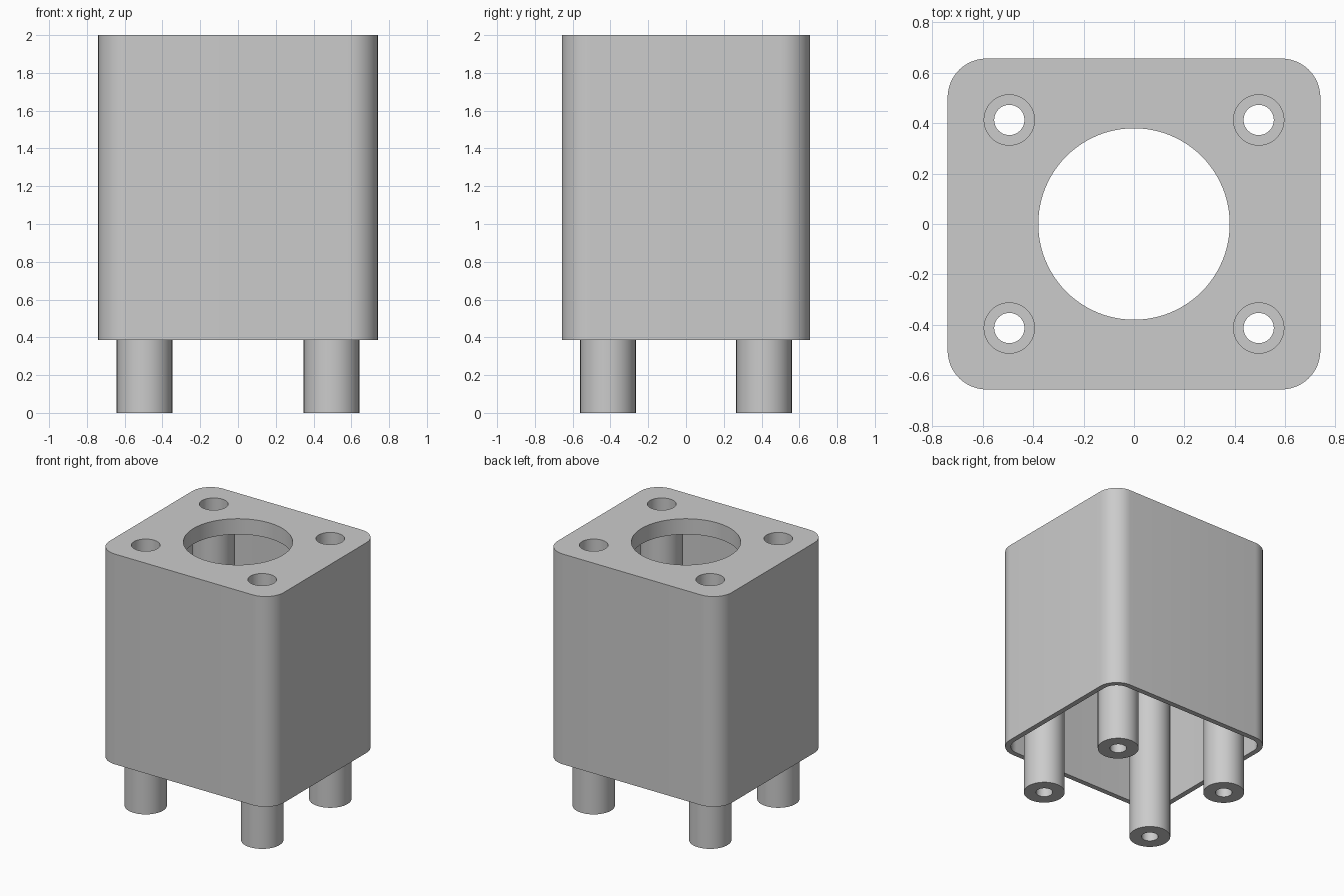
import bpy, bmesh
from math import cos, sin, pi, radians

if "Cube" in bpy.data.objects:
    bpy.data.objects.remove(bpy.data.objects["Cube"], do_unlink=True)

TOP, SKIRT = 2.0, 0.385
HALF_X, HALF_Y, CORNER = 0.74, 0.657, 0.155
WALL, PLATE = 0.04, 0.12
POST_X, POST_Y = 0.495, 0.413

grey = bpy.data.materials.new("plain grey")
grey.use_nodes = True
colour = (0.6, 0.6, 0.6, 1)
grey.diffuse_color = colour
grey.node_tree.nodes["Principled BSDF"].inputs["Base Color"].default_value = colour


def prism(name, outline, z0, z1):
    """Extrude a closed outline from z0 to z1."""
    bm = bmesh.new()
    base = bm.faces.new([bm.verts.new((x, y, z0)) for x, y in outline])
    top = bmesh.ops.extrude_face_region(bm, geom=[base])["geom"]
    for v in top:
        if isinstance(v, bmesh.types.BMVert):
            v.co.z = z1
    bmesh.ops.recalc_face_normals(bm, faces=bm.faces)
    mesh = bpy.data.meshes.new(name)
    bm.to_mesh(mesh)
    bm.free()
    mesh.materials.append(grey)
    obj = bpy.data.objects.new(name, mesh)
    bpy.context.collection.objects.link(obj)
    return obj


def circle(x, y, r, n=48):
    return [(x + r * cos(2 * pi * i / n), y + r * sin(2 * pi * i / n)) for i in range(n)]


def rounded_rect(hx, hy, r, steps=12):
    points = []
    for k, (sx, sy) in enumerate([(1, 1), (-1, 1), (-1, -1), (1, -1)]):
        for i in range(steps + 1):
            a = (k + i / steps) * pi / 2
            points.append((sx * (hx - r) + r * cos(a), sy * (hy - r) + r * sin(a)))
    return points


def combine(target, other, operation):
    """Apply a boolean and remove the tool object."""
    mod = target.modifiers.new(operation, "BOOLEAN")
    mod.operation, mod.object, mod.solver = operation, other, "EXACT"
    other.hide_render = True
    bpy.context.view_layer.objects.active = target
    bpy.ops.object.modifier_apply(modifier=mod.name)
    bpy.data.objects.remove(other, do_unlink=True)


# Hollow housing, open below, with a round opening in its top plate
housing = prism("housing", rounded_rect(HALF_X, HALF_Y, CORNER), SKIRT, TOP)
cavity = prism("cavity", rounded_rect(HALF_X - WALL, HALF_Y - WALL, CORNER - WALL),
               SKIRT - 0.1, TOP - PLATE)
combine(housing, cavity, "DIFFERENCE")
combine(housing, prism("opening", circle(0, 0, 0.38, 96), 1.5, 2.1), "DIFFERENCE")

# Four hollow posts hanging from the plate, each with a stepped screw hole
for sx in (-1, 1):
    for sy in (-1, 1):
        x, y = sx * POST_X, sy * POST_Y
        combine(housing, prism("post", circle(x, y, 0.147), 0, TOP - PLATE / 2), "UNION")
        combine(housing, prism("screw_hole", circle(x, y, 0.06), -0.1, 2.1), "DIFFERENCE")
        combine(housing, prism("head_hole", circle(x, y, 0.1), PLATE, 2.1), "DIFFERENCE")

# Smooth round surfaces, crisp edges
bpy.ops.object.select_all(action="DESELECT")
housing.select_set(True)
bpy.context.view_layer.objects.active = housing
bpy.ops.object.shade_smooth_by_angle(angle=radians(30))
